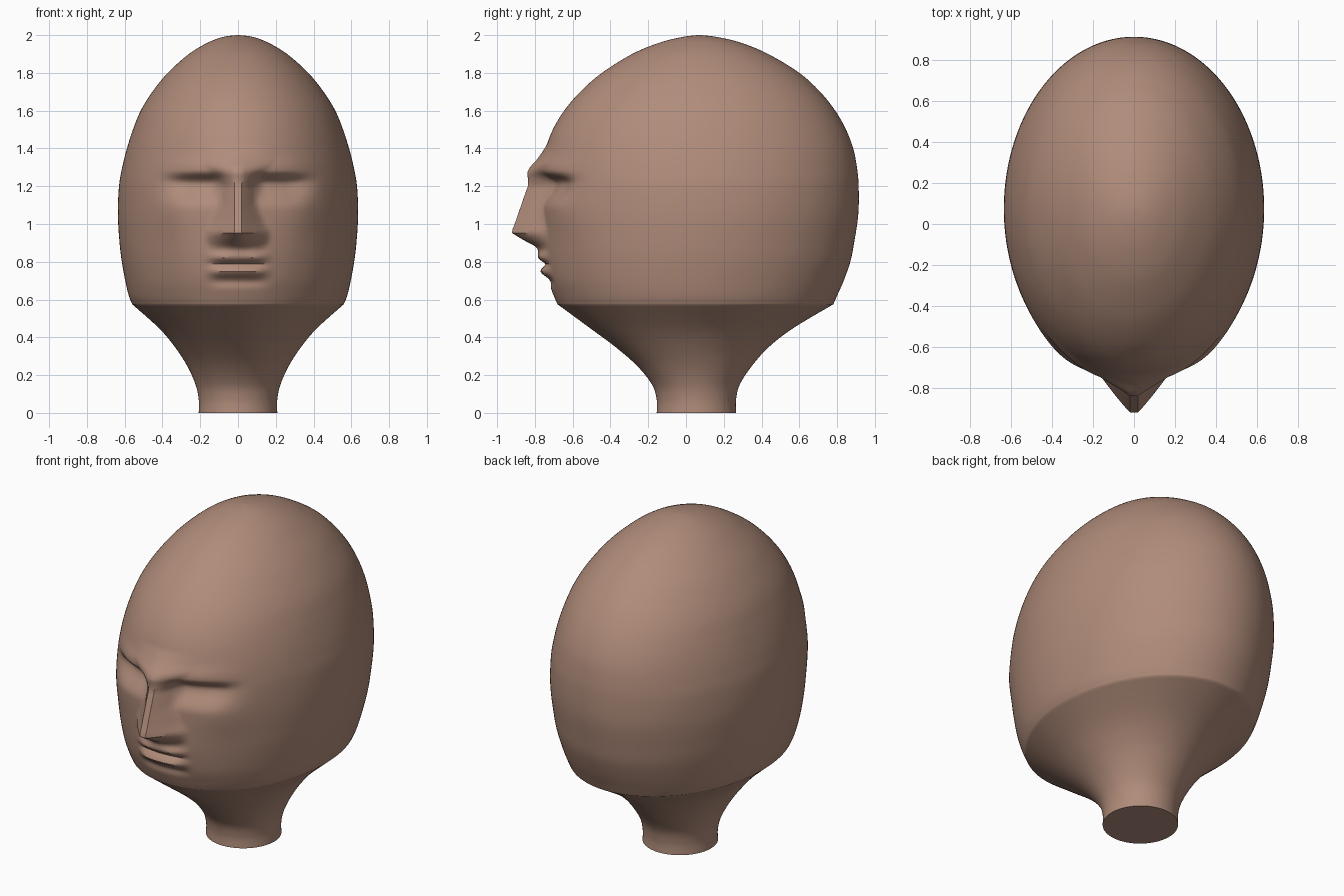
import bpy, bmesh, math

cube = bpy.data.objects.get("Cube")
if cube:
    bpy.data.objects.remove(cube, do_unlink=True)

SEGMENTS, STEPS = 208, 8

# Profiles: height, half width, front y, back y
NECK = [(0, .208, -.155, .265), (.07, .208, -.155, .265), (.15, .225, -.18, .285),
        (.25, .27, -.26, .35), (.35, .335, -.375, .44), (.45, .42, -.51, .57),
        (.575, .56, -.68, .78)]
HEAD = [(.575, .56, -.68, .78), (.62, .578, -.7, .80), (.7, .597, -.73, .835),
        (.8, .615, -.75, .87), (.9, .627, -.76, .89), (1.05, .636, -.765, .912),
        (1.2, .63, -.765, .914), (1.3, .613, -.76, .905), (1.4, .588, -.742, .885),
        (1.5, .556, -.705, .847), (1.6, .515, -.645, .79), (1.7, .453, -.56, .71),
        (1.8, .372, -.445, .6), (1.9, .26, -.285, .435), (1.96, .16, -.14, .29),
        (1.99, .08, -.02, .165), (2, .008, .06, .08)]

# Nose: height, ridge depth, half width at the cheeks
NOSE = [(.83, 0, .1), (.88, .035, .15), (.915, .1, .17), (.955, .163, .17),
        (1.0, .143, .14), (1.1, .107, .1), (1.2, .072, .08), (1.27, .066, .13),
        (1.33, .03, .2), (1.42, 0, .2)]


def spline(rows):
    """Catmull-Rom curve through the profile rows."""
    out = []
    for i in range(len(rows) - 1):
        p0, p1 = rows[max(i - 1, 0)], rows[i]
        p2, p3 = rows[i + 1], rows[min(i + 2, len(rows) - 1)]
        for k in range(STEPS):
            t = k / STEPS
            out.append([b + .5 * t * (c - a + t * (2 * a - 5 * b + 4 * c - d
                        + t * (3 * (b - c) + d - a)))
                        for a, b, c, d in zip(p0, p1, p2, p3)])
    return out + [list(rows[-1])]


def smooth(low, high, v):
    t = min(max((v - low) / (high - low), 0), 1)
    return t * t * (3 - 2 * t)


def bump(v, centre, width):
    return math.exp(-((v - centre) / width) ** 2)


def face_relief(x, z):
    """How far the face stands out in front of the plain egg shape."""
    a = abs(x)
    depth = 0
    # nose, with straight sides and a narrow flat ridge
    for (z0, h0, w0), (z1, h1, w1) in zip(NOSE, NOSE[1:]):
        if z0 <= z < z1:
            t = (z - z0) / (z1 - z0)
            h, w = h0 + t * (h1 - h0), w0 + t * (w1 - w0)
            side = max(0, 1 - max(0, a - .02) / (w - .02))
            depth += h * side
    # brow, eye sockets and cheeks
    depth += .018 * bump(z, 1.3, .05) * (1 - smooth(.2, .5, a))
    socket = smooth(1.08, 1.21, z) * (1 - smooth(1.215, 1.28, z))
    depth -= .06 * socket * smooth(.05, .14, a) * (1 - smooth(.25, .45, a))
    depth += .022 * bump(a, .36, .13) * bump(z, 1.08, .14)
    # lips and the hollows around them
    mouth = 1 - smooth(.08, .19, a)
    lips = .03 * bump(z, .825, .026) + .03 * bump(z, .748, .026)
    depth += mouth * (lips - .012 * bump(z, .787, .012) - .012 * bump(z, .695, .025))
    return depth


def ring(bm, row, relief):
    z, width, front, back = row
    centre, radius = (front + back) / 2, (back - front) / 2
    verts = []
    for i in range(SEGMENTS):
        ang = 2 * math.pi * i / SEGMENTS
        x, y = width * math.sin(ang), centre - radius * math.cos(ang)
        if relief and y < centre:
            y -= face_relief(x, z)
        verts.append(bm.verts.new((x, y, z)))
    return verts


# Head and neck as one continuous loft
bm = bmesh.new()
rings = [ring(bm, r, False) for r in spline(NECK)]
rings += [ring(bm, r, .6 < r[0] < 1.5) for r in spline(HEAD)[1:]]
for low, high in zip(rings, rings[1:]):
    for i in range(SEGMENTS):
        j = (i + 1) % SEGMENTS
        bm.faces.new((low[i], low[j], high[j], high[i]))
bm.faces.new(rings[0][::-1])
bm.faces.new(rings[-1])
bmesh.ops.recalc_face_normals(bm, faces=bm.faces)
mesh = bpy.data.meshes.new("head")
bm.to_mesh(mesh)
bm.free()
head = bpy.data.objects.new("head", mesh)
bpy.context.collection.objects.link(head)

# Skin
skin = bpy.data.materials.new("skin")
skin.use_nodes = True
colour = (.434, .262, .195, 1)
skin.diffuse_color = colour
skin.node_tree.nodes["Principled BSDF"].inputs["Base Color"].default_value = colour
mesh.materials.append(skin)

bpy.context.view_layer.objects.active = head
head.select_set(True)
bpy.ops.object.shade_smooth_by_angle(angle=math.radians(40))
